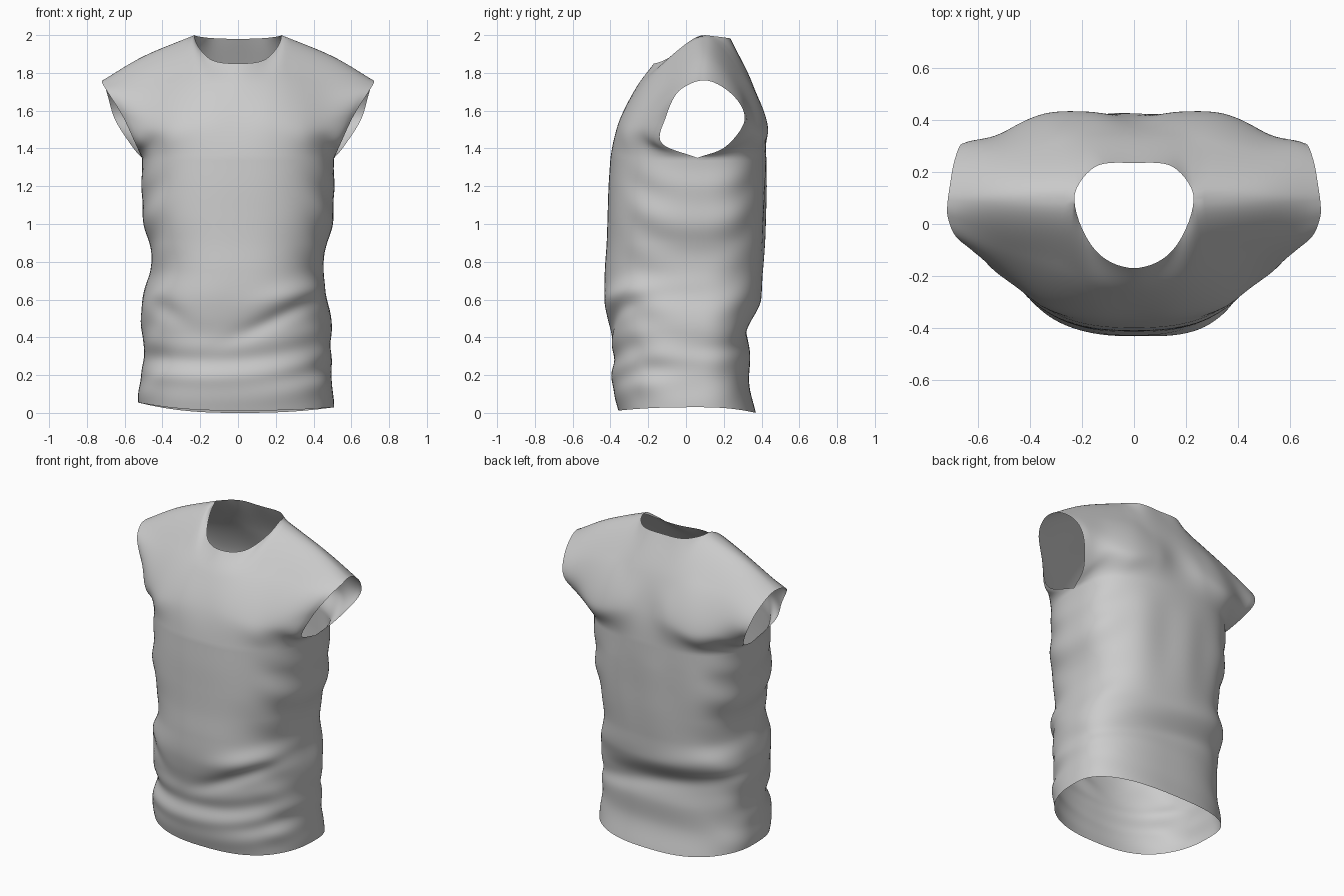
import bpy, bmesh
from math import sin, cos, pi, exp
from mathutils import Vector

if "Cube" in bpy.data.objects:
    bpy.data.objects.remove(bpy.data.objects["Cube"])

COLS, LOW, UP = 28, 90, 36
CY, TOP = 0.06, 1.35          # side-seam depth and armpit height

# Silhouettes from hem to armpit, evenly spaced in height
WIDTH = {-1: [.525, .525, .495, .515, .51, .46, .475, .51, .51, .51],
         1: [.51, .50, .495, .49, .475, .45, .475, .505, .505, .51]}
DEPTH = {-1: [-.355, -.39, -.385, -.405, -.43, -.43, -.42, -.415, -.41, -.40],
         1: [.37, .335, .34, .33, .39, .405, .415, .42, .425, .425]}

# Yoke profiles above the armpit, from centre to armhole
YOKE = {-1: [[(0, -.355, 1.54), (0, -.265, 1.72), (0, -.17, 1.85)],
             [(.17, -.35, 1.54), (.16, -.235, 1.74), (.15, -.10, 1.875)],
             [(.33, -.315, 1.52), (.28, -.16, 1.78), (.23, .1, 2.0)],
             [(.47, -.23, 1.51), (.49, -.10, 1.73), (.50, .1, 1.888)],
             [(.545, -.13, 1.43), (.61, -.105, 1.57), (.685, -.05, 1.69),
              (.718, .03, 1.745), (.717, .1, 1.76)]],
        1: [[(0, .405, 1.55), (0, .345, 1.76), (0, .235, 1.98)],
            [(.17, .43, 1.53), (.16, .345, 1.75), (.15, .22, 1.985)],
            [(.34, .425, 1.5), (.29, .315, 1.77), (.23, .1, 2.0)],
            [(.49, .36, 1.5), (.50, .28, 1.73), (.50, .1, 1.888)],
            [(.56, .21, 1.41), (.65, .31, 1.55), (.69, .25, 1.68), (.717, .1, 1.76)]]}


def spline(p, t, before=None, after=None):
    """Catmull-Rom through p for t in 0..1, with optional end guides."""
    n = len(p) - 1
    i = min(int(t * n), n - 1)
    f = t * n - i
    b, c = p[i], p[i + 1]
    a = p[i - 1] if i else (before if before is not None else b * 2 - c)
    d = p[i + 2] if i + 2 <= n else (after if after is not None else c * 2 - b)
    return b + (c - a) * (f / 2) + (a * 2 - b * 5 + c * 4 - d) * (f * f / 2) \
        + (b * 3 - a - c * 3 + d) * (f ** 3 / 2)


def bump(v, centre, size):
    return exp(-((v - centre) / size) ** 2)


def folds(x, y, z):
    """Cloth wrinkles as a relative push outward."""
    front = min(1, max(0, .5 - y * 2))
    back = 1 - front
    # low waves around the front hem
    f = front * .012 * bump(z, .25, .18) * sin(2 * pi * (z - .3 * x * x - .1 * x) / .16)
    # folds rising toward the front right side
    f += front * .035 * bump(z, .62 + .25 * (x - .25), .06) * bump(x, .3, .2)
    f -= front * .04 * bump(z, .50 + .45 * (x - .2), .05) * bump(x, .2, .22)
    f -= front * .025 * bump(z, .5 - .5 * (x + .3), .06) * bump(x, -.38, .12)
    # hanging folds and the tuck across the back
    f += back * .012 * bump(z, 1.0, .32) * cos(2 * pi * x / .3 + z)
    f -= back * .03 * bump(z, .43 - .2 * x, .05)
    f += back * .03 * bump(z, .55 - .25 * x, .07)
    # sagging folds on the sides
    f += .01 * bump(abs(x), .48, .1) * sin(2 * pi * (z - 1.1 * (y - CY) ** 2) / .23)
    return f * min(1, max(0, (1.4 - z) / .2)) * min(1, .3 + z * 4)


def body(side, face, u, v):
    a = u ** 1.1 * pi / 2
    s, c = sin(a), max(0, cos(a))
    hem = s * s * (.055 if side < 0 else .03) + c * c * (.012 if face < 0 else 0)
    z = hem + (TOP - hem) * v
    x = side * spline(WIDTH[side], z / TOP) * s ** .8
    flat = .8 - (.12 * v if face > 0 else 0)
    y = (spline(DEPTH[face], z / TOP) - CY) * (c ** flat if c > 1e-6 else 0)
    k = 1 + folds(x, y + CY, z)
    return Vector((x * k, CY + y * k, z))


def yoke(side, face, u, v):
    ctrl = []
    for i, col in enumerate(YOKE[face]):
        pts = [body(side, face, i / 4, 1)] + [Vector((side * p[0], p[1], p[2])) for p in col]
        e, q = pts[-1], pts[-2]
        over = Vector((e.x * 2 - q.x, e.y * 2 - q.y, q.z)) if i > 1 else None  # round shoulder crest
        ctrl.append((spline(pts, v, body(side, face, i / 4, .86) if i < 4 else None, over), pts[0]))

    def across(p):
        mirror = Vector((-p[1].x, p[1].y, p[1].z))
        turn = Vector((p[1].x, p[2].y * 2 - p[1].y, p[2].z * 2 - p[1].z))
        soft = spline(p, u, mirror)
        # sharp corner where the neckline meets the shoulder seam
        hard = spline(p[:3], u * 2, mirror, turn) if u < .5 else spline(p[2:], u * 2 - 1)
        return soft.lerp(hard, v ** 4)
    fix = body(side, face, u, 1) - across([p[1] for p in ctrl])
    return across([p[0] for p in ctrl]) + fix * (1 - v) ** 2


# Shirt: four quarter panels welded along the seams
bm = bmesh.new()
for side in (-1, 1):
    for face in (-1, 1):
        rows = []
        for j in range(LOW + UP + 1):
            fn, v = (body, j / LOW) if j <= LOW else (yoke, (j - LOW) / UP)
            rows.append([bm.verts.new(fn(side, face, i / COLS, v)) for i in range(COLS + 1)])
        for r, q in zip(rows, rows[1:]):
            for i in range(COLS):
                quad = [r[i], r[i + 1], q[i + 1], q[i]]
                bm.faces.new(quad if side * face < 0 else quad[::-1])
bmesh.ops.remove_doubles(bm, verts=bm.verts, dist=.0005)
mesh = bpy.data.meshes.new("sleeveless_shirt")
bm.to_mesh(mesh)
bm.free()
for p in mesh.polygons:
    p.use_smooth = True
shirt = bpy.data.objects.new("sleeveless_shirt", mesh)
bpy.context.collection.objects.link(shirt)
